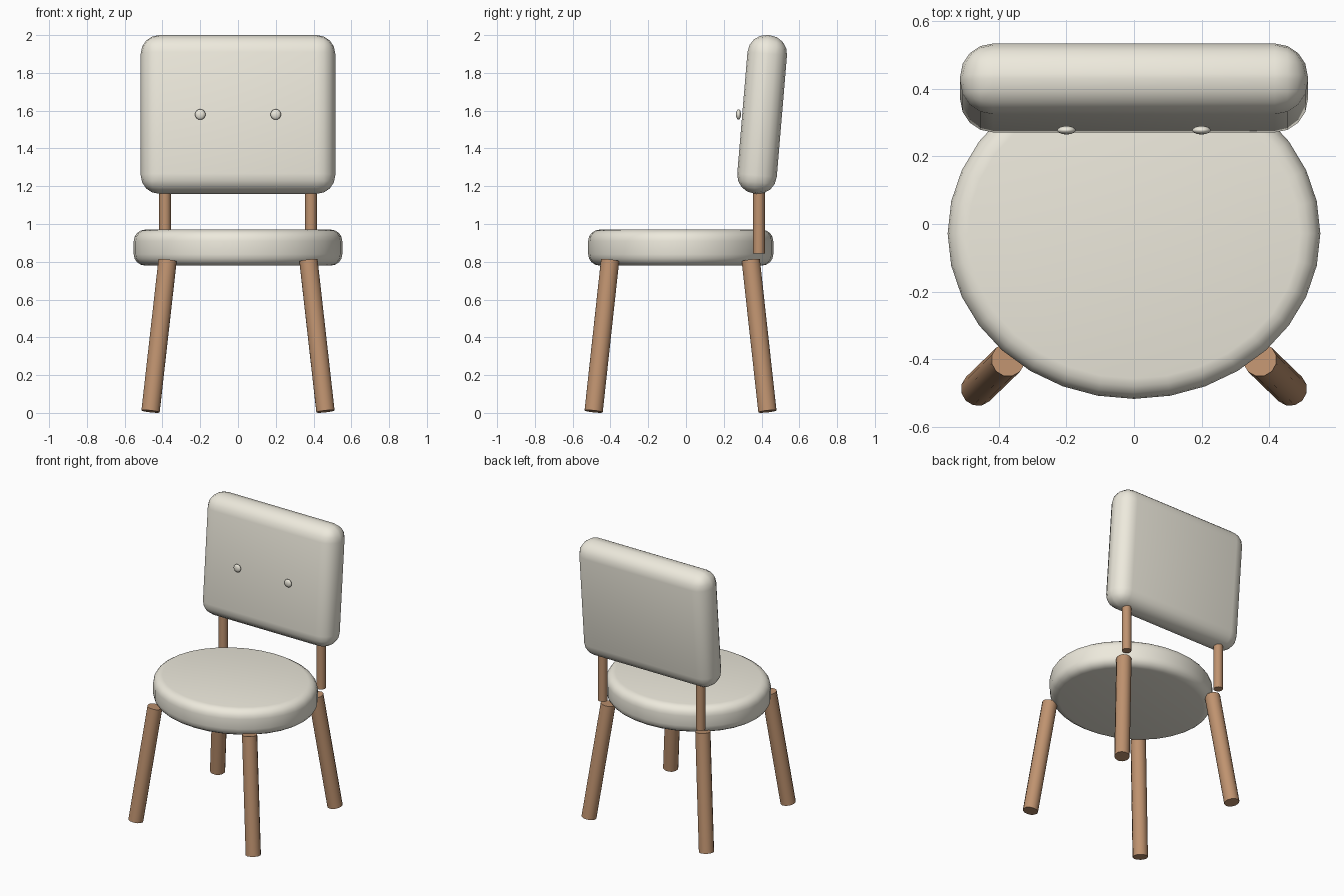
import bpy, math
from mathutils import Vector

if "Cube" in bpy.data.objects:
    bpy.data.objects.remove(bpy.data.objects["Cube"])


def material(name, color):
    m = bpy.data.materials.new(name)
    m.diffuse_color = (*color, 1)
    m.use_nodes = True
    m.node_tree.nodes["Principled BSDF"].inputs["Base Color"].default_value = m.diffuse_color
    return m


cream = material("cream_fabric", (0.85, 0.82, 0.72))
wood = material("wood", (0.52, 0.29, 0.16))


def finish(name, mat, bevel=0, segments=4, angle=40):
    ob = bpy.context.object
    ob.name = name
    ob.data.materials.append(mat)
    bpy.ops.object.transform_apply(location=False, rotation=False, scale=True)
    if bevel:
        mod = ob.modifiers.new("round", "BEVEL")
        mod.width, mod.segments = bevel, segments
        mod.limit_method = "ANGLE"
        mod.angle_limit = math.radians(30)
        bpy.ops.object.modifier_apply(modifier=mod.name)
    bpy.ops.object.shade_smooth_by_angle(angle=math.radians(angle))
    return ob


def rod(name, a, b, radius):
    a, b = Vector(a), Vector(b)
    bpy.ops.mesh.primitive_cylinder_add(vertices=12, radius=radius, depth=(b - a).length,
                                        location=(a + b) / 2)
    bpy.context.object.rotation_euler = (b - a).to_track_quat("Z", "Y").to_euler()
    return finish(name, wood)


# Oval seat cushion
bpy.ops.mesh.primitive_cylinder_add(vertices=32, radius=1, depth=1, location=(0, -0.028, 0.875))
bpy.context.object.scale = (0.552, 0.49, 0.19)
finish("seat", cream, 0.06)

# Leaning padded backrest
bpy.ops.mesh.primitive_cube_add(size=1, location=(0, 0.403, 1.58),
                                rotation=(math.radians(-4.8), 0, 0))
bpy.context.object.scale = (1.03, 0.21, 0.842)
finish("backrest", cream, 0.098)

for side, s in (("left", -1), ("right", 1)):
    # Splayed legs
    rod(f"front_leg_{side}", (s * 0.463, -0.489, 0.008), (s * 0.373, -0.402, 0.807), 0.05)
    rod(f"back_leg_{side}", (s * 0.463, 0.431, 0.008), (s * 0.373, 0.343, 0.807), 0.05)
    # Upright posts carrying the backrest
    rod(f"back_post_{side}", (s * 0.386, 0.386, 0.845), (s * 0.386, 0.386, 1.3), 0.031)
    # Flattened buttons
    bpy.ops.mesh.primitive_uv_sphere_add(segments=12, ring_count=8, radius=1,
                                         location=(s * 0.2, 0.278, 1.58))
    bpy.context.object.scale = (0.028, 0.013, 0.028)
    finish(f"button_{side}", cream, angle=60)
